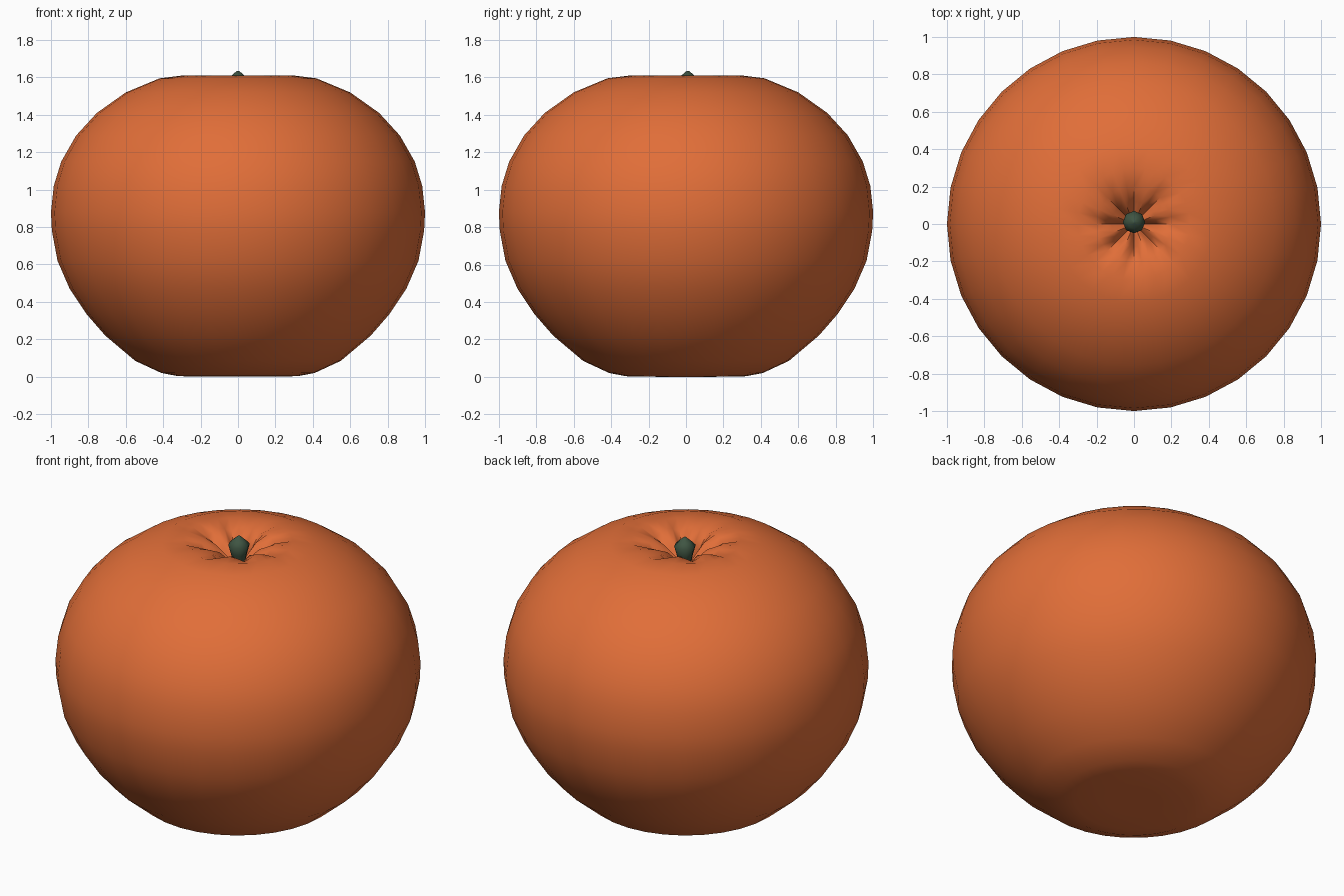
import bpy, bmesh, math

if "Cube" in bpy.data.objects:
    bpy.data.objects.remove(bpy.data.objects["Cube"])

SEG = 32


def material(name, rgb):
    m = bpy.data.materials.new(name)
    m.diffuse_color = (*rgb, 1)
    m.use_nodes = True
    m.node_tree.nodes["Principled BSDF"].inputs["Base Color"].default_value = m.diffuse_color
    return m


def lathe(name, rings, mat, seg, sharp):
    """rings: (radius, z on ridges, z in grooves); both ends are closed."""
    bm = bmesh.new()
    loops = []
    for r, z_ridge, z_groove in rings:
        loop = []
        for i in range(seg):
            a = 2 * math.pi * i / seg
            # eight folds around the axis
            t = (0.5 + 0.5 * math.cos(8 * a)) ** 1.5
            z = z_ridge + (z_groove - z_ridge) * t
            loop.append(bm.verts.new((r * math.cos(a), r * math.sin(a), z)))
        loops.append(loop)
    for lo, hi in zip(loops, loops[1:]):
        for i in range(seg):
            j = (i + 1) % seg
            bm.faces.new((lo[i], lo[j], hi[j], hi[i]))
    for loop, z in ((loops[0][::-1], rings[0][1]), (loops[-1], rings[-1][1])):
        c = bm.verts.new((0, 0, z))
        for i in range(seg):
            bm.faces.new((loop[i], loop[(i + 1) % seg], c))
    me = bpy.data.meshes.new(name)
    bm.to_mesh(me)
    bm.free()
    me.materials.append(mat)
    ob = bpy.data.objects.new(name, me)
    bpy.context.collection.objects.link(ob)
    bpy.ops.object.select_all(action='DESELECT')
    ob.select_set(True)
    bpy.context.view_layer.objects.active = ob
    bpy.ops.object.shade_smooth_by_angle(angle=math.radians(sharp))
    return ob


orange = material("orange peel", (0.75, 0.156, 0.04))
green = material("dark green", (0.05, 0.09, 0.055))

# Fruit body: flattened sphere with a flat base
body = [(0.15, 0.0), (0.32, 0.003), (0.41, 0.02), (0.55, 0.085), (0.71, 0.22),
        (0.81, 0.335), (0.9, 0.47), (0.965, 0.62), (0.995, 0.78), (1.0, 0.88),
        (0.985, 1.02), (0.945, 1.15), (0.865, 1.29), (0.755, 1.41),
        (0.6, 1.52), (0.42, 1.595), (0.3, 1.61)]
rings = [(r, z, z) for r, z in body]
# Puckered hollow around the stem
rings += [(0.2, 1.605, 1.575), (0.12, 1.57, 1.5), (0.06, 1.51, 1.46), (0.02, 1.46, 1.46)]
lathe("fruit_body", rings, orange, SEG, 60)

# Stem button: small pointed nub sitting in the hollow
nub = [(0.03, 1.46), (0.045, 1.53), (0.06, 1.585), (0.035, 1.61), (0.006, 1.635)]
stem = lathe("stem", [(r, z, z) for r, z in nub], green, 8, 60)
stem.location.y = 0.01
